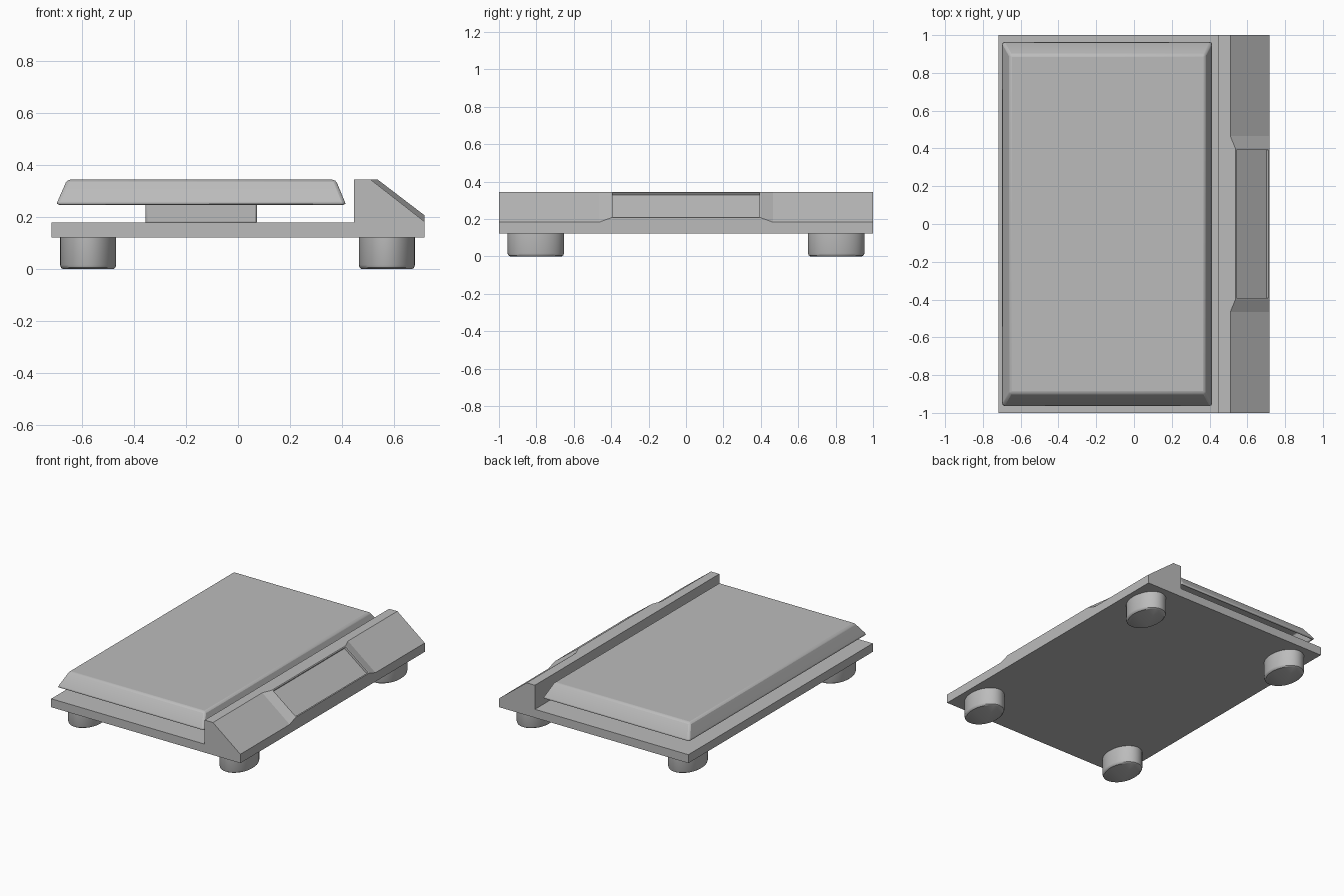
import bpy, bmesh
from math import sin, cos, pi

cube = bpy.data.objects.get("Cube")
if cube:
    bpy.data.objects.remove(cube)

grey = bpy.data.materials.new("plain grey")
grey.use_nodes = True
colour = (0.5, 0.5, 0.5, 1)
grey.diffuse_color = colour
grey.node_tree.nodes["Principled BSDF"].inputs["Base Color"].default_value = colour


def loft(name, rings, first_cap=True, edit=None):
    """Skin a list of equal-length point rings, with end caps."""
    bm = bmesh.new()
    loops = [[bm.verts.new(p) for p in ring] for ring in rings]
    count = len(loops[0])
    for a, b in zip(loops, loops[1:]):
        for i in range(count):
            j = (i + 1) % count
            bm.faces.new((a[i], a[j], b[j], b[i]))
    bm.faces.new(loops[-1])
    if first_cap:
        bm.faces.new(loops[0][::-1])
    bmesh.ops.recalc_face_normals(bm, faces=bm.faces)
    if edit:
        edit(bm)
    mesh = bpy.data.meshes.new(name)
    bm.to_mesh(mesh)
    bm.free()
    mesh.materials.append(grey)
    obj = bpy.data.objects.new(name, mesh)
    bpy.context.collection.objects.link(obj)
    return obj


def rect(x0, x1, y, z):
    return [(x0, -y, z), (x1, -y, z), (x1, y, z), (x0, y, z)]


def ellipse(cx, cy, rx, ry, z, n=40):
    return [(cx + rx * cos(2 * pi * i / n), cy + ry * sin(2 * pi * i / n), z)
            for i in range(n)]


def bevel(obj, width, segments=2):
    mod = obj.modifiers.new("Bevel", 'BEVEL')
    mod.width = width
    mod.segments = segments
    mod.limit_method = 'ANGLE'


def smooth(obj):
    bpy.ops.object.select_all(action='DESELECT')
    obj.select_set(True)
    bpy.context.view_layer.objects.active = obj
    bpy.ops.object.shade_smooth_by_angle(angle=0.6)


# Body: base slab and sloped console, swelling around the display
def section(y, slope_x, slope_z):
    profile = [(-0.718, 0.122), (-0.718, 0.18), (0.447, 0.18), (0.447, 0.345),
               (slope_x, 0.345), (0.718, slope_z), (0.718, 0.122)]
    return [(x, y, z) for x, z in profile]


def recess_display(bm):
    faces = [f for f in bm.faces if f.normal.x > 0.3 and f.normal.z > 0.3
             and abs(f.calc_center_median().y) < 0.01]
    bmesh.ops.inset_region(bm, faces=faces, thickness=0.01)
    bmesh.ops.inset_region(bm, faces=faces, thickness=0.001, depth=-0.015)


plain, raised = (0.51, 0.183), (0.537, 0.207)
stations = [(-1, plain), (-0.465, plain), (-0.4, raised),
            (0.4, raised), (0.465, plain), (1, plain)]
loft("base_and_console", [section(y, *s) for y, s in stations],
     edit=recess_display)

# Weighing tray: thin sheet with sloping skirt
tray = loft("weighing_tray", [rect(-0.698, 0.414, 0.963, 0.252),
                              rect(-0.694, 0.41, 0.959, 0.262),
                              rect(-0.658, 0.376, 0.895, 0.344)], first_cap=False)
bevel(tray, 0.012)
sheet = tray.modifiers.new("Sheet", 'SOLIDIFY')
sheet.thickness = 0.012
sheet.offset = -1
smooth(tray)

# Support block between base and tray
post = loft("tray_support", [rect(-0.357, 0.073, 0.3, 0.175),
                             rect(-0.357, 0.073, 0.3, 0.335)])
bevel(post, 0.008)
smooth(post)

# Four oval feet with chamfered soles
for side, x in (("right", -0.577), ("left", 0.573)):
    for end, y in (("front", -0.803), ("back", 0.803)):
        foot = loft(f"{end}_{side}_foot", [ellipse(x, y, 0.098, 0.137, 0),
                                           ellipse(x, y, 0.105, 0.147, 0.006),
                                           ellipse(x, y, 0.108, 0.151, 0.016),
                                           ellipse(x, y, 0.108, 0.151, 0.125)])
        smooth(foot)
